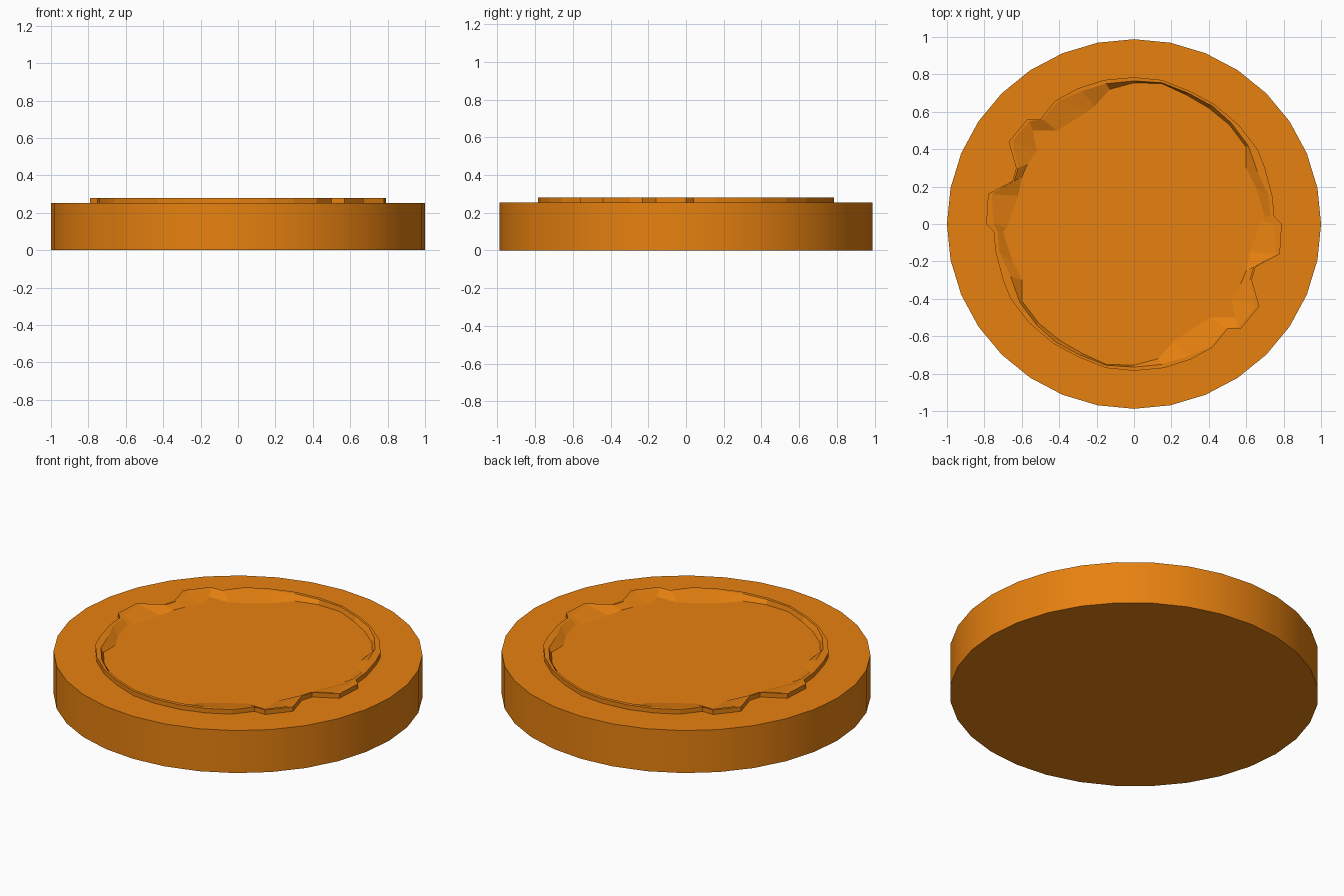
import bpy, bmesh, math

if "Cube" in bpy.data.objects:
    bpy.data.objects.remove(bpy.data.objects["Cube"])

BASE_TOP, CREST = 0.253, 0.28

orange = bpy.data.materials.new("orange")
orange.diffuse_color = (0.8, 0.22, 0.005, 1)
orange.use_nodes = True
orange.node_tree.nodes["Principled BSDF"].inputs["Base Color"].default_value = orange.diffuse_color


def finish(bm, name):
    bmesh.ops.recalc_face_normals(bm, faces=bm.faces)
    me = bpy.data.meshes.new(name)
    bm.to_mesh(me)
    bm.free()
    ob = bpy.data.objects.new(name, me)
    bpy.context.collection.objects.link(ob)
    me.materials.append(orange)
    return ob


# Round base disc
bm = bmesh.new()
bmesh.ops.create_cone(bm, cap_ends=True, segments=32, radius1=1, radius2=1, depth=BASE_TOP)
for v in bm.verts:
    v.co.z += BASE_TOP / 2
    v.co.y *= 0.988
disc = finish(bm, "base_disc")
bpy.context.view_layer.objects.active = disc
disc.select_set(True)
bpy.ops.object.shade_smooth_by_angle(angle=math.radians(30))

# Half of the raised ring: outer edge, crest edge, inner foot at each station
half = [
    (-.79, 0, -.75, 0, -.68, -.02),
    (-.78, .16, -.76, .16, -.62, .15),
    (-.65, .23, -.64, .23, -.60, .25),
    (-.63, .30, -.62, .30, -.57, .32),
    (-.67, .44, -.65, .44, -.52, .39),
    (-.57, .56, -.56, .55, -.54, .50),
    (-.50, .56, -.49, .56, -.41, .50),
    (-.42, .66, -.40, .66, -.25, .60),
    (-.30, .725, -.28, .71, -.21, .63),
    (-.16, .77, -.15, .75, -.13, .72),
    (0, .785, 0, .765, 0, .755),
    (.15, .77, .15, .755, .15, .75),
    (.30, .71, .29, .70, .28, .69),
    (.43, .64, .42, .63, .40, .62),
    (.56, .53, .52, .54, .51, .53),
    (.66, .40, .61, .42, .60, .41),
    (.70, .30, .66, .28, .60, .30),
    (.74, .15, .72, .15, .65, .20),
    (.75, .04, .73, .04, .70, .04),
]

# Full ring: the half plus its half-turn copy
bm = bmesh.new()
rows = []
for s in (1, -1):
    for ox, oy, cx, cy, fx, fy in half:
        pts = [(ox, oy, BASE_TOP - .01), (ox, oy, CREST), (cx, cy, CREST),
               (fx, fy, BASE_TOP), (fx, fy, BASE_TOP - .01)]
        rows.append([bm.verts.new((s * x, s * y, z)) for x, y, z in pts])
for i, a in enumerate(rows):
    b = rows[(i + 1) % len(rows)]
    for k in range(5):
        n = (k + 1) % 5
        bm.faces.new((a[k], a[n], b[n], b[k]))
finish(bm, "relief_ring")
